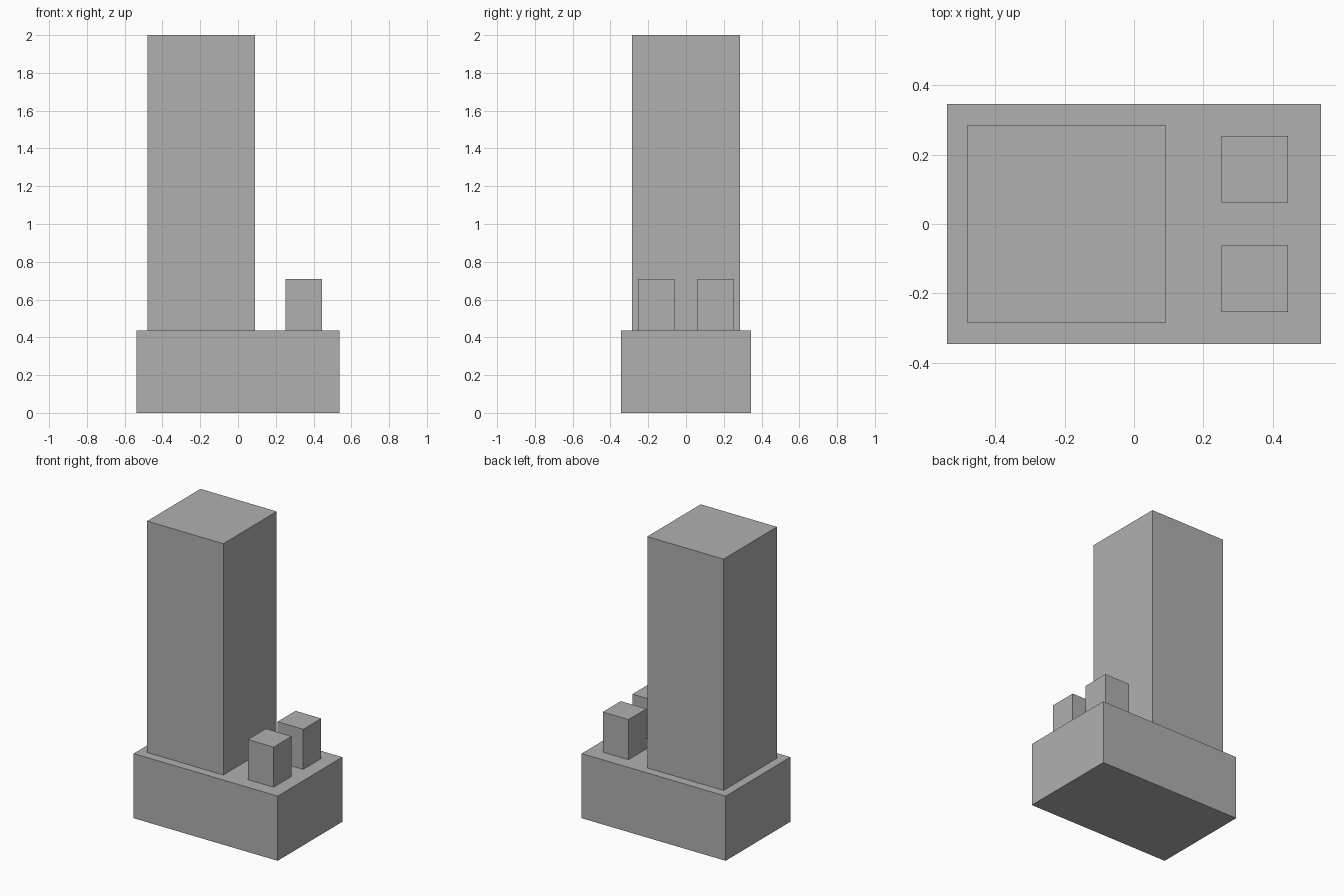
import bpy

default_cube = bpy.data.objects.get("Cube")
if default_cube:
    bpy.data.objects.remove(default_cube, do_unlink=True)

# Single plain grey
grey = bpy.data.materials.new("concrete_grey")
grey.use_nodes = True
colour = (0.434, 0.434, 0.434, 1)
grey.diffuse_color = colour
grey.node_tree.nodes["Principled BSDF"].inputs["Base Color"].default_value = colour


def block(name, x, y, width, depth, bottom, top):
    """Upright box centred on x, y between two heights."""
    bpy.ops.mesh.primitive_cube_add(size=1, location=(x, y, (bottom + top) / 2))
    obj = bpy.context.object
    obj.name = name
    obj.scale = (width, depth, top - bottom)
    bpy.ops.object.transform_apply(location=False, rotation=False, scale=True)
    obj.data.materials.append(grey)
    return obj


BASE_TOP = 0.437

# Podium and the tall tower on its right part
block("podium", 0, 0, 1.076, 0.69, 0, BASE_TOP)
block("tower", -0.195, 0, 0.57, 0.57, BASE_TOP, 2)

# Pair of small rooftop blocks, mirrored front to back
for name, side in (("front_roof_block", -1), ("back_roof_block", 1)):
    block(name, 0.348, side * 0.158, 0.192, 0.192, BASE_TOP, 0.708)
